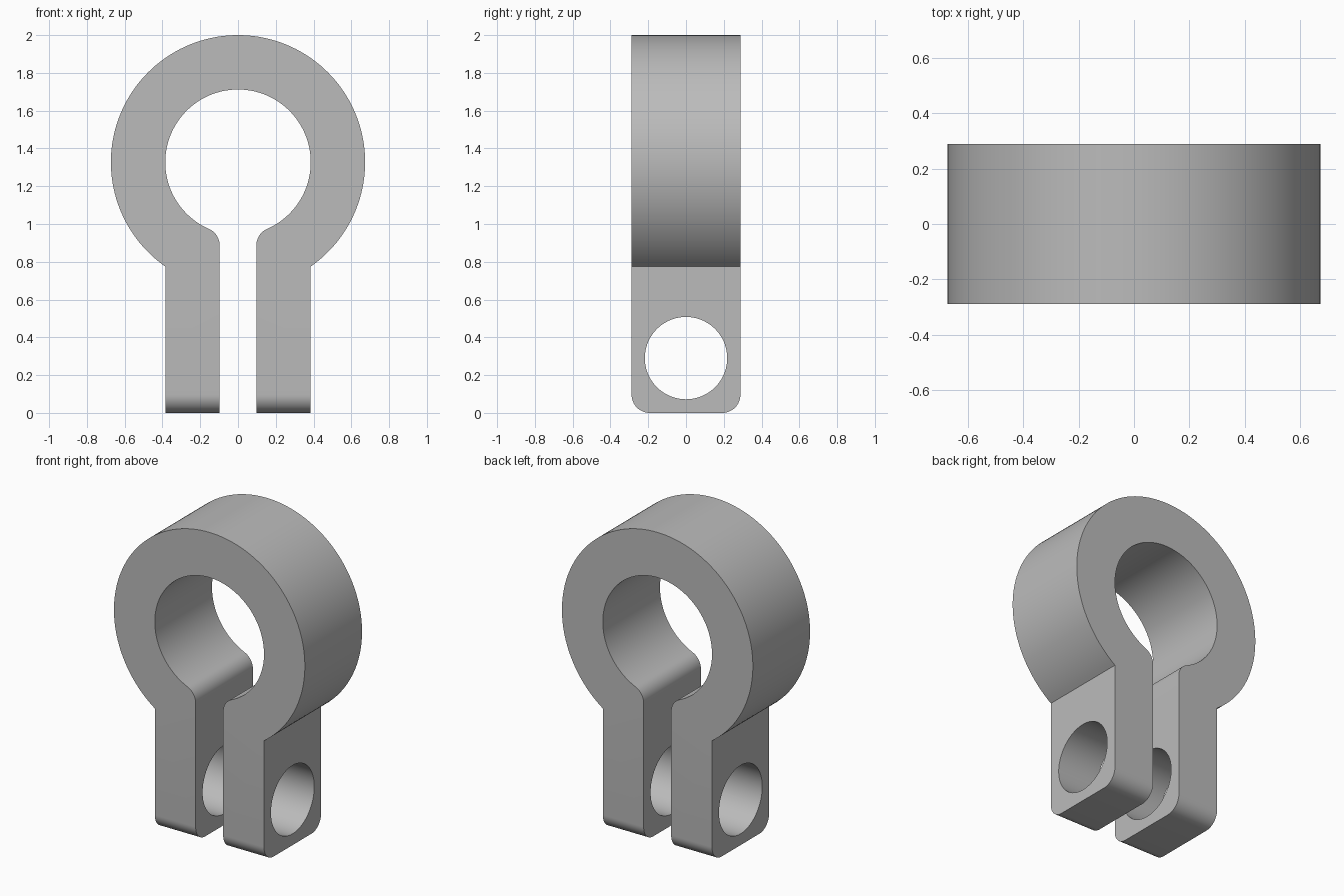
import bpy, bmesh
from math import sin, cos, pi, atan2, asin, sqrt
from mathutils import Matrix

cube = bpy.data.objects.get("Cube")
if cube:
    bpy.data.objects.remove(cube, do_unlink=True)

OUTER, INNER = 0.673, 0.385       # ring radii
CENTRE_Z = 2 - OUTER
SLOT, LEG = 0.097, 0.385          # inner and outer x of each leg
HALF_DEPTH = 0.288
FILLET, CORNER = 0.096, 0.096
HOLE_Z, HOLE_R = 0.29, 0.218


def arc(cx, cz, r, a0, a1, n):
    steps = [a0 + (a1 - a0) * i / n for i in range(n + 1)]
    return [(cx + r * cos(a), cz + r * sin(a)) for a in steps]


# Half profile on +x, from the top of the ring round to the top of the bore
fx = SLOT + FILLET
fz = CENTRE_Z - sqrt((INNER + FILLET) ** 2 - fx ** 2)
to_bore = atan2(CENTRE_Z - fz, -fx)
half = arc(0, CENTRE_Z, OUTER, pi / 2, -pi / 2 + asin(LEG / OUTER), 64)
half += [(LEG, 0), (SLOT, 0)]
half += arc(fx, fz, FILLET, pi, to_bore, 10)
half += arc(0, CENTRE_Z, INNER, to_bore - pi, pi / 2, 64)[1:]

# Mirror into one closed outline: outer and bore top points lie on the axis
split = half.index((SLOT, 0))
outer, inner = half[:split], half[split:]
mirrored = [(-x, z) for x, z in half]
outline = outer + inner + mirrored[split:-1][::-1] + mirrored[1:split][::-1]

# Extrude the outline through the depth
bm = bmesh.new()
verts = [bm.verts.new((x, -HALF_DEPTH, z)) for x, z in outline]
face = bm.faces.new(verts)
ext = bmesh.ops.extrude_face_region(bm, geom=[face])
moved = [g for g in ext["geom"] if isinstance(g, bmesh.types.BMVert)]
bmesh.ops.translate(bm, verts=moved, vec=(0, 2 * HALF_DEPTH, 0))

# Round the bottom front and back corners of both legs
bottom = [e for e in bm.edges
          if all(v.co.z < 0.001 for v in e.verts)
          and abs(e.verts[0].co.y - e.verts[1].co.y) < 0.001]
bmesh.ops.bevel(bm, geom=bottom, offset=CORNER, offset_type='OFFSET',
                segments=12, profile=0.5, affect='EDGES')
bmesh.ops.recalc_face_normals(bm, faces=bm.faces)
mesh = bpy.data.meshes.new("split_clamp")
bm.to_mesh(mesh)
bm.free()
clamp = bpy.data.objects.new("split_clamp", mesh)
bpy.context.collection.objects.link(clamp)

# Plain grey material
grey = bpy.data.materials.new("plain_grey")
grey.use_nodes = True
colour = (0.5, 0.5, 0.5, 1)
grey.diffuse_color = colour
grey.node_tree.nodes["Principled BSDF"].inputs["Base Color"].default_value = colour
mesh.materials.append(grey)

# Bolt hole through both legs
bpy.ops.mesh.primitive_cylinder_add(vertices=72, radius=HOLE_R, depth=2,
                                    location=(0, 0, HOLE_Z), rotation=(0, pi / 2, 0))
cutter = bpy.context.object
cutter.name = "bolt_hole_cutter"
cutter.hide_render = True
cutter.data.materials.append(grey)
cut = clamp.modifiers.new("bolt_hole", 'BOOLEAN')
cut.operation = 'DIFFERENCE'
cut.solver = 'EXACT'
cut.object = cutter

bpy.ops.object.select_all(action='DESELECT')
clamp.select_set(True)
bpy.context.view_layer.objects.active = clamp
bpy.ops.object.modifier_apply(modifier=cut.name)
bpy.data.objects.remove(cutter, do_unlink=True)
bpy.ops.object.shade_smooth_by_angle(angle=pi / 6)
